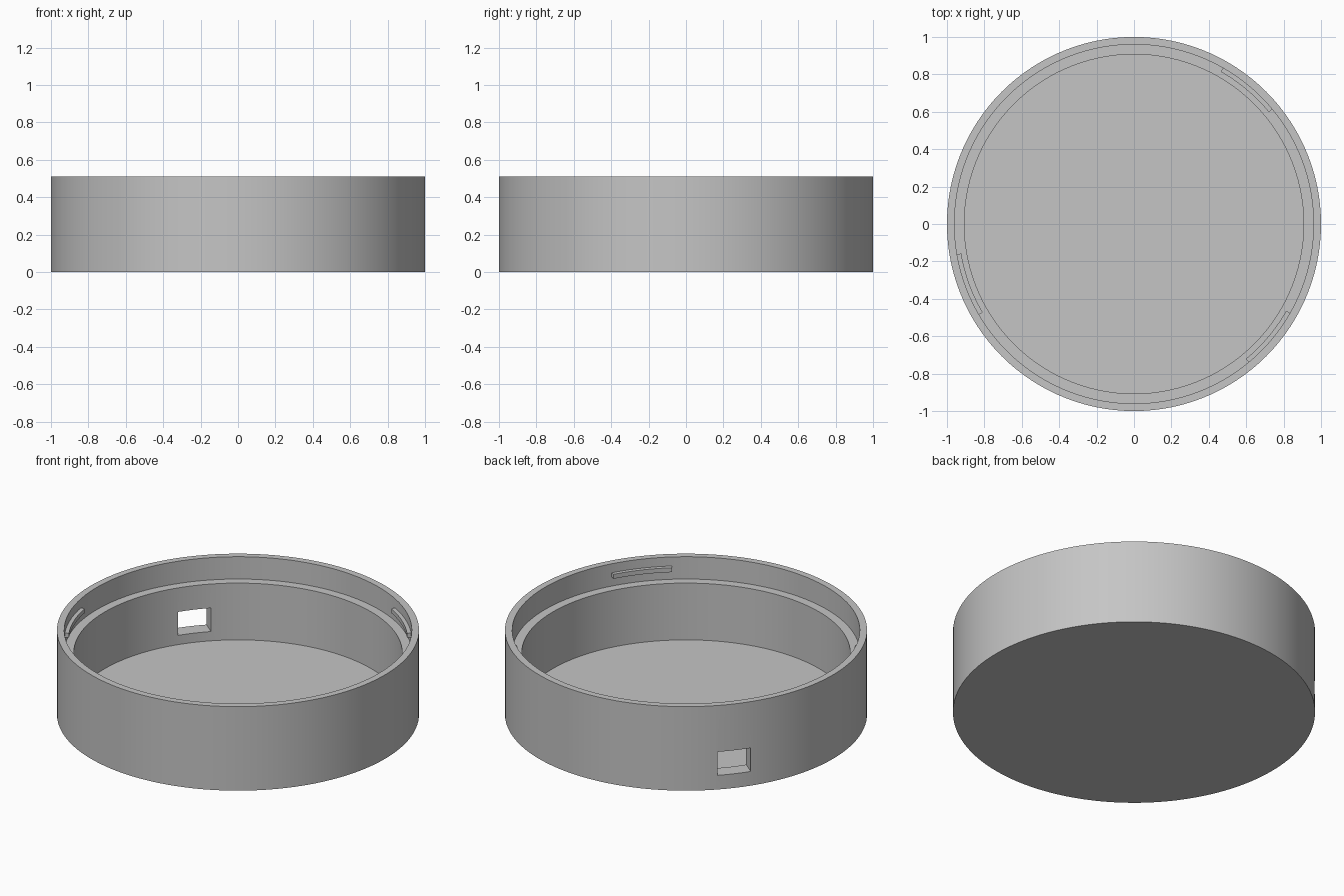
import bpy, bmesh
from math import radians, cos, sin
from mathutils import Vector, Matrix

SEGMENTS = 120
HEIGHT = 0.512

cube = bpy.data.objects.get("Cube")
if cube:
    bpy.data.objects.remove(cube, do_unlink=True)

# Single plain grey
grey = bpy.data.materials.new("plain grey")
grey.use_nodes = True
colour = (0.56, 0.56, 0.56, 1)
grey.diffuse_color = colour
grey.node_tree.nodes["Principled BSDF"].inputs["Base Color"].default_value = colour


def make_object(name, bm):
    bmesh.ops.recalc_face_normals(bm, faces=bm.faces)
    mesh = bpy.data.meshes.new(name)
    bm.to_mesh(mesh)
    bm.free()
    obj = bpy.data.objects.new(name, mesh)
    bpy.context.collection.objects.link(obj)
    mesh.materials.append(grey)
    return obj


def activate(obj):
    bpy.ops.object.select_all(action='DESELECT')
    obj.select_set(True)
    bpy.context.view_layer.objects.active = obj


def smooth(obj):
    activate(obj)
    bpy.ops.object.shade_smooth_by_angle(angle=radians(30))


def lathe(name, profile):
    """Turn an open (radius, height) profile around z; its ends are capped."""
    bm = bmesh.new()
    rings = []
    for r, z in profile:
        ring = bmesh.ops.create_circle(bm, segments=SEGMENTS, radius=r,
                                       matrix=Matrix.Translation((0, 0, z)))
        rings.append(ring["verts"])
    for low, high in zip(rings, rings[1:]):
        for i in range(SEGMENTS):
            j = (i + 1) % SEGMENTS
            bm.faces.new((low[i], low[j], high[j], high[i]))
    for end in (rings[0], rings[-1]):
        bm.faces.new(end)
    return make_object(name, bm)


def arc_tab(name, centre, half, r_in, r_out, z_low, z_high, steps=12):
    """Curved bar following the inside of the wall."""
    bm = bmesh.new()
    angles = [radians(centre - half + 2 * half * i / steps) for i in range(steps + 1)]
    outline = [(r_in, a) for a in angles] + [(r_out, a) for a in reversed(angles)]
    face = bm.faces.new([bm.verts.new((r * cos(a), r * sin(a), z_low)) for r, a in outline])
    top = bmesh.ops.extrude_face_region(bm, geom=[face])["geom"]
    bmesh.ops.translate(bm, vec=Vector((0, 0, z_high - z_low)),
                        verts=[v for v in top if isinstance(v, bmesh.types.BMVert)])
    return make_object(name, bm)


# Round tray with a stepped rim
tray = lathe("round_tray", [(1, 0), (1, HEIGHT), (0.96, HEIGHT),
                            (0.96, 0.376), (0.907, 0.376), (0.907, 0.03)])

# Rectangular port through the wall
bm = bmesh.new()
bmesh.ops.create_cube(bm, size=1)
bmesh.ops.scale(bm, vec=(0.3, 0.19, 0.143), verts=bm.verts)
bmesh.ops.translate(bm, vec=(0.95, 0, 0.158), verts=bm.verts)
bmesh.ops.rotate(bm, matrix=Matrix.Rotation(radians(140.5), 3, 'Z'), verts=bm.verts)
cutter = make_object("port_cutter", bm)
cutter.hide_render = True
port = tray.modifiers.new("port", 'BOOLEAN')
port.operation = 'DIFFERENCE'
port.solver = 'EXACT'
port.object = cutter
activate(tray)
bpy.ops.object.modifier_apply(modifier=port.name)
bpy.data.objects.remove(cutter, do_unlink=True)
smooth(tray)

# Three locking tabs inside the rim
for name, angle in (("back", 50), ("front", -40), ("side", 200)):
    smooth(arc_tab(name + "_locking_tab", angle, 10.3, 0.937, 0.97, 0.43, 0.457))
